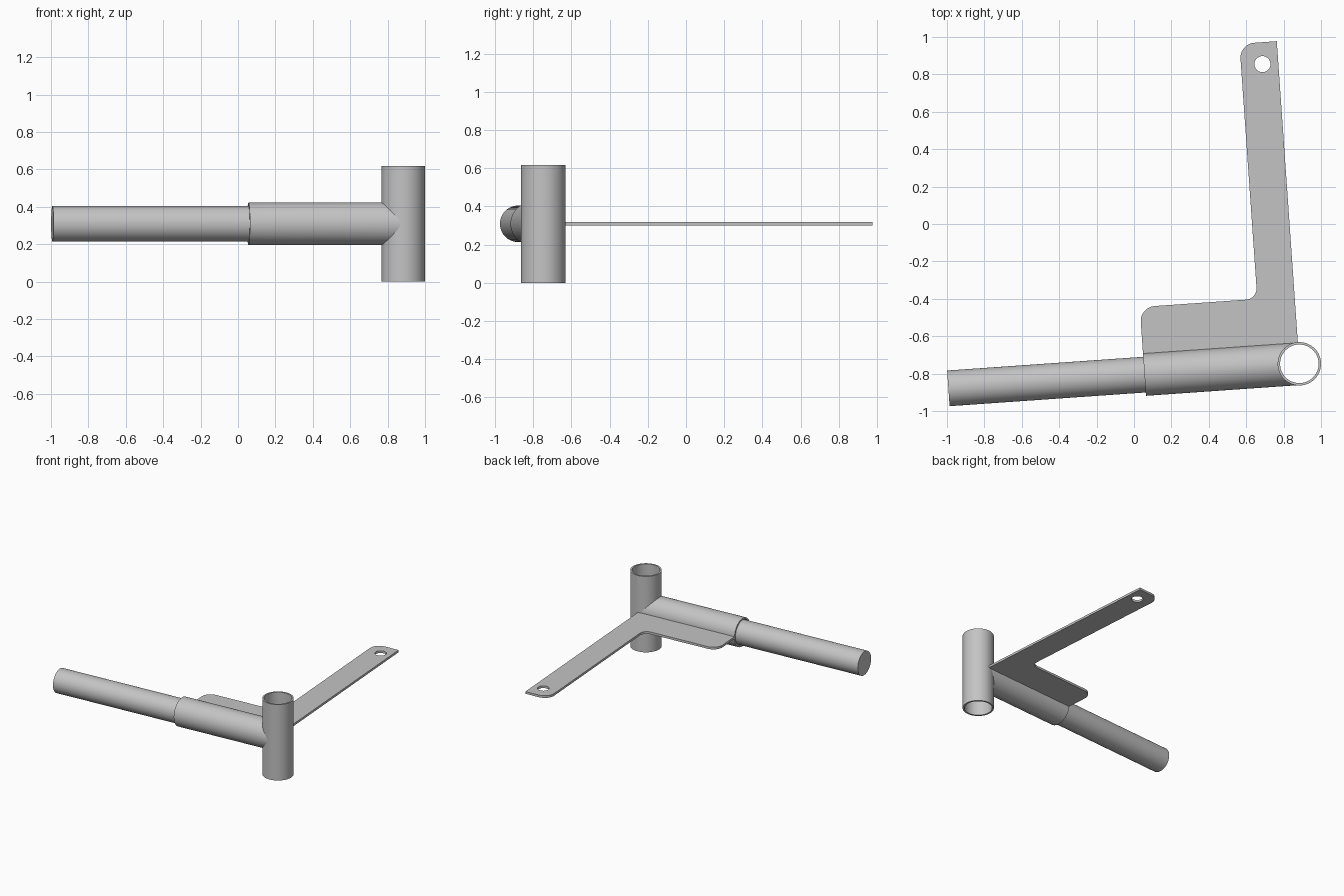
import bpy, bmesh
from math import sin, cos, pi, radians
from mathutils import Matrix, Vector

cube = bpy.data.objects.get("Cube")
if cube:
    bpy.data.objects.remove(cube, do_unlink=True)

steel = bpy.data.materials.new("grey steel")
steel.use_nodes = True
steel.diffuse_color = (0.55, 0.55, 0.55, 1)
steel.node_tree.nodes["Principled BSDF"].inputs["Base Color"].default_value = steel.diffuse_color

SIDES = 64
HEIGHT = 0.618
# Shared frame: origin in the upright tube's middle, arm along -x, slightly turned
FRAME = Matrix.Translation((0.884, -0.7475, HEIGHT / 2)) @ Matrix.Rotation(radians(4), 4, 'Z')
ALONG_X = Matrix.Rotation(radians(90), 4, 'Y')


def add_object(name, mesh, matrix):
    ob = bpy.data.objects.new(name, mesh)
    bpy.context.collection.objects.link(ob)
    ob.matrix_world = matrix
    if not mesh.materials:
        mesh.materials.append(steel)
    return ob


def lathe(name, start, end, outer, inner=0, turn=Matrix()):
    """Round bar, or a hollow tube if inner is given, along the local z axis."""
    bm = bmesh.new()
    rings = []
    profile = [(outer, start), (outer, end)]
    if inner:
        profile += [(inner, end), (inner, start)]
    for r, z in profile:
        rings.append([bm.verts.new((r * cos(2 * pi * i / SIDES), r * sin(2 * pi * i / SIDES), z))
                      for i in range(SIDES)])
    pairs = list(zip(rings, rings[1:]))
    if inner:
        pairs.append((rings[-1], rings[0]))
    else:
        bm.faces.new(rings[0])
        bm.faces.new(rings[1])
    for a, b in pairs:
        for i in range(SIDES):
            j = (i + 1) % SIDES
            bm.faces.new((a[i], a[j], b[j], b[i]))
    bmesh.ops.recalc_face_normals(bm, faces=bm.faces)
    mesh = bpy.data.meshes.new(name)
    bm.to_mesh(mesh)
    bm.free()
    return add_object(name, mesh, FRAME @ turn)


def baked_mesh(ob):
    """Mesh of an object with its modifiers or curve settings applied."""
    bpy.context.view_layer.update()
    deps = bpy.context.evaluated_depsgraph_get()
    return bpy.data.meshes.new_from_object(ob.evaluated_get(deps))


def rounded(points, steps=10):
    """Outline from (x, y, corner radius) for right-angled corners."""
    out = []
    for k, (x, y, r) in enumerate(points):
        p = Vector((x, y))
        if not r:
            out.append(p)
            continue
        a = (Vector(points[k - 1][:2]) - p).normalized() * r
        b = (Vector(points[(k + 1) % len(points)][:2]) - p).normalized() * r
        for i in range(steps + 1):
            t = i / steps * pi / 2
            out.append(p + a + b - b * cos(t) - a * sin(t))
    return out


# Upright tube, open at both ends
upright = lathe("upright_tube", -HEIGHT / 2, HEIGHT / 2, 0.116, 0.103)

# Sleeve, coped to fit around the upright tube
sleeve = lathe("arm_sleeve", -0.83, 0, 0.1135, 0.1, ALONG_X)
cutter = lathe("cope_cutter", -HEIGHT, HEIGHT, 0.1155)
cutter.hide_render = True
cope = sleeve.modifiers.new("cope", 'BOOLEAN')
cope.operation = 'DIFFERENCE'
cope.solver = 'EXACT'
cope.object = cutter
coped = baked_mesh(sleeve)
sleeve.modifiers.clear()
sleeve.data = coped
bpy.data.objects.remove(cutter, do_unlink=True)

# Solid rod sliding in the sleeve
rod = lathe("arm_rod", -1.881, -0.2, 0.0955, 0, ALONG_X)

# Flat L-shaped bracket with rounded corners and a bolt hole
outline = rounded([(0, 0.108, 0), (0, 1.729, 0), (-0.2, 1.729, 0.08), (-0.2, 0.362, 0.06),
                   (-0.83, 0.362, 0.08), (-0.83, 0.108, 0)])
hole = [Vector((-0.085 + 0.043 * cos(2 * pi * i / 32), 1.612 + 0.043 * sin(2 * pi * i / 32)))
        for i in range(32)]
curve = bpy.data.curves.new("bracket_outline", 'CURVE')
curve.dimensions = '2D'
curve.fill_mode = 'BOTH'
curve.extrude = 0.009
for loop in (outline, hole):
    spline = curve.splines.new('POLY')
    spline.points.add(len(loop) - 1)
    for point, co in zip(spline.points, loop):
        point.co = (co.x, co.y, 0, 1)
    spline.use_cyclic_u = True
helper = add_object("bracket_outline", curve, FRAME)
plate = baked_mesh(helper)
bpy.data.objects.remove(helper, do_unlink=True)
bm = bmesh.new()
bm.from_mesh(plate)
bmesh.ops.remove_doubles(bm, verts=bm.verts, dist=0.0001)
bmesh.ops.recalc_face_normals(bm, faces=bm.faces)
bm.to_mesh(plate)
bm.free()
bracket = add_object("bracket_plate", plate, FRAME)

# Smooth round walls, crisp rims
bpy.ops.object.select_all(action='DESELECT')
for ob in (upright, sleeve, rod, bracket):
    ob.select_set(True)
bpy.context.view_layer.objects.active = upright
bpy.ops.object.shade_smooth_by_angle()
